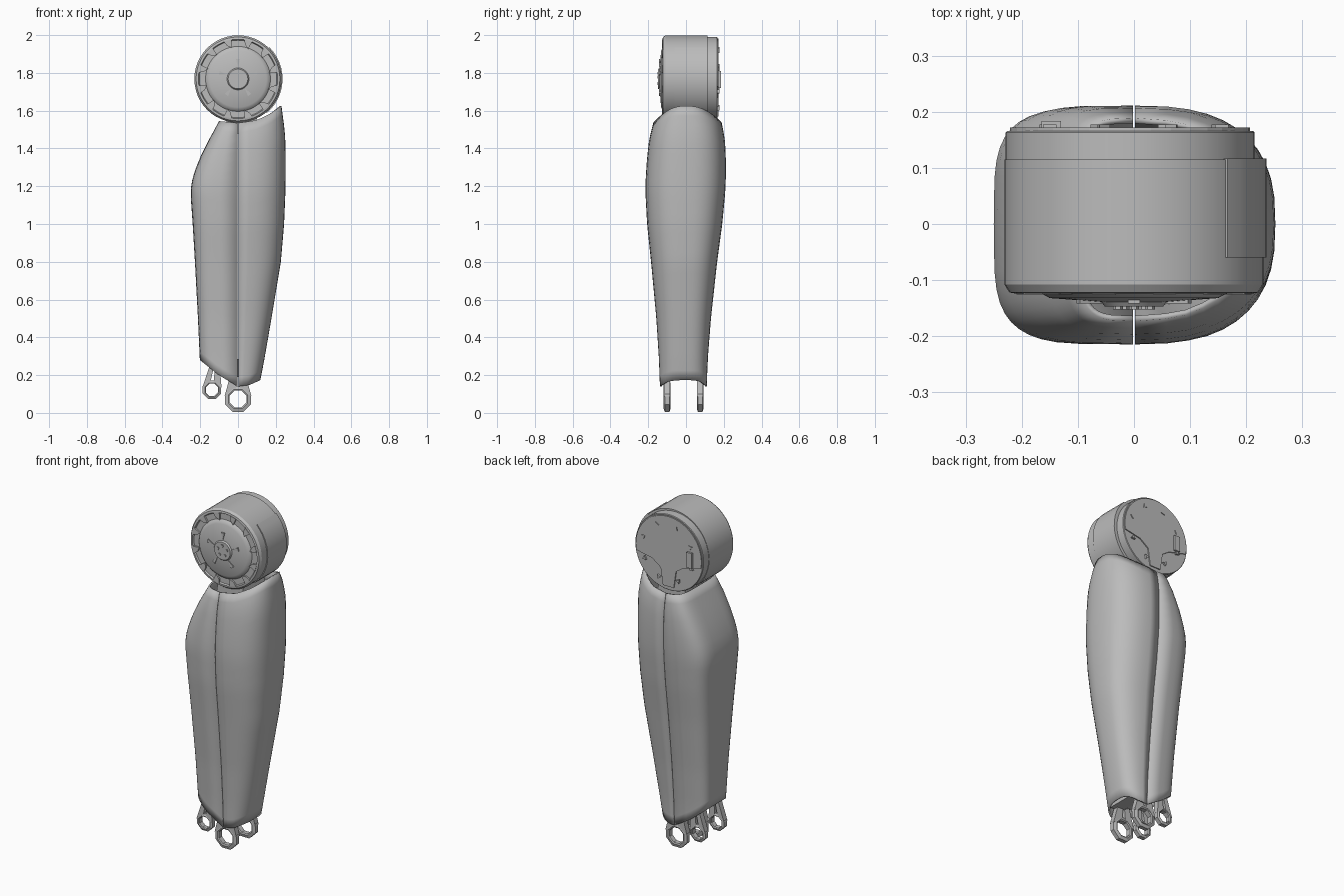
import bpy, bmesh, math
from math import cos, sin, pi, radians

if "Cube" in bpy.data.objects:
    bpy.data.objects.remove(bpy.data.objects["Cube"])

grey = bpy.data.materials.new("plain grey")
grey.use_nodes = True
grey.diffuse_color = (0.5, 0.5, 0.5, 1)
grey.node_tree.nodes["Principled BSDF"].inputs["Base Color"].default_value = (0.5, 0.5, 0.5, 1)

AXIS_Z = 1.768          # height of the joint drum's axis


def finish(name, bm, recalc=True, smooth=30):
    if recalc:
        bmesh.ops.recalc_face_normals(bm, faces=bm.faces)
    mesh = bpy.data.meshes.new(name)
    bm.to_mesh(mesh)
    bm.free()
    mesh.materials.append(grey)
    ob = bpy.data.objects.new(name, mesh)
    bpy.context.collection.objects.link(ob)
    bpy.ops.object.select_all(action='DESELECT')
    ob.select_set(True)
    bpy.context.view_layer.objects.active = ob
    if smooth:
        bpy.ops.object.shade_smooth_by_angle(angle=radians(smooth))
    return ob


def loft(bm, rings, closed=True, caps=False, loop=False):
    """Skin a list of point rings; loop joins the last ring to the first."""
    vs = [[bm.verts.new(p) for p in ring] for ring in rings]
    n = len(vs[0])
    for i in range(len(vs) if loop else len(vs) - 1):
        a, b = vs[i], vs[(i + 1) % len(vs)]
        for j in range(n if closed else n - 1):
            k = (j + 1) % n
            bm.faces.new((a[j], a[k], b[k], b[j]))
    if caps:
        bm.faces.new(vs[0])
        bm.faces.new(vs[-1])


def circle(r, y, cx=0, cz=AXIS_Z, n=48, turn=0):
    return [(cx + r * cos(turn + 2 * pi * i / n), y, cz + r * sin(turn + 2 * pi * i / n))
            for i in range(n)]


def prism(bm, outline, y0, y1):
    loft(bm, [[(x, y, z) for x, z in outline] for y in (y0, y1)], caps=True)


def lerp_table(table, t):
    for a, b in zip(table, table[1:]):
        if t <= b[0]:
            f = max(0, (t - a[0]) / (b[0] - a[0]))
            return [p + (q - p) * f for p, q in zip(a, b)][1:]
    return table[-1][1:]


# Shell stations: height, right reach (-x), left reach (+x), front depth, back depth
STATIONS = [
    (0.14, 0.195, 0.11, 0.138, 0.11),
    (0.28, 0.2, 0.137, 0.143, 0.115),
    (0.5, 0.21, 0.175, 0.157, 0.132),
    (0.8, 0.226, 0.225, 0.185, 0.165),
    (1.0, 0.238, 0.242, 0.206, 0.192),
    (1.17, 0.25, 0.249, 0.215, 0.208),
    (1.25, 0.238, 0.25, 0.213, 0.211),
    (1.35, 0.2, 0.25, 0.206, 0.211),
    (1.45, 0.15, 0.249, 0.195, 0.206),
    (1.54, 0.1, 0.24, 0.172, 0.188),
    (1.62, 0.08, 0.228, 0.13, 0.145)]
BOTTOM = [(-0.2, 0.28), (-0.1, 0.2), (0, 0.14), (0.06, 0.148), (0.12, 0.175)]
TOP = [(-0.1, 1.545), (0, 1.535), (0.1, 1.55), (0.17, 1.585), (0.228, 1.625)]


def shell_point(t, a):
    z = 0.2 + 1.35 * t
    for _ in range(8):          # settle the height against the slanted rims
        xl, xr, yf, yb = lerp_table(STATIONS, z)
        c, s = cos(a), sin(a)
        power = 0.76 if c > 0 else 0.48       # the right half is boxier
        x = math.copysign(abs(c) ** power, c) * (xr if c > 0 else xl)
        y = math.copysign(abs(s) ** power, s) * (yb if s > 0 else yf)
        lo, hi = lerp_table(BOTTOM, x)[0], lerp_table(TOP, x)[0]
        z = lo + (hi - lo) * t
    return x, y, z


# Two hollow shell halves with a narrow seam between them
for name, start, side in (("left_shin_shell", -pi / 2, 1), ("right_shin_shell", pi / 2, -1)):
    bm = bmesh.new()
    rings = []
    for i in range(29):
        ring = [shell_point(i / 28, start + pi * j / 22) for j in range(23)]
        rings.append([(x + side * 0.002, y, z) for x, y, z in ring])
    loft(bm, rings, closed=False)
    ob = finish(name, bm, recalc=False, smooth=35)
    mod = ob.modifiers.new("thickness", 'SOLIDIFY')
    mod.thickness = 0.01
    mod.offset = -1

# Joint drum, turned around the y axis, with a stepped front
bm = bmesh.new()
profile = [(0.052, -0.147), (0.058, -0.139), (0.15, -0.132), (0.165, -0.124), (0.172, -0.116),
           (0.205, -0.116), (0.21, -0.124), (0.222, -0.122), (0.231, -0.108), (0.231, 0.115)]
loft(bm, [circle(r, y) for r, y in profile], caps=True)
finish("joint_drum", bm)

# Back cover, slightly smaller and off centre
bm = bmesh.new()
loft(bm, [circle(r, y, -0.007) for r, y in ((0.222, 0.11), (0.222, 0.163), (0.219, 0.166))], caps=True)
finish("back_cover", bm)

# Raised band on the left side of the drum
bm = bmesh.new()
rings = []
for i in range(13):
    a = radians(-50 + 95 * i / 12)
    rings.append([(r * cos(a), y, AXIS_Z + r * sin(a))
                  for r, y in ((0.225, -0.06), (0.236, -0.06), (0.236, 0.117), (0.225, 0.117))])
loft(bm, rings, caps=True)
finish("side_band", bm)

# Lugs around the front rim
bm = bmesh.new()
for i in range(12):
    a = 2 * pi * (i + 0.5) / 12
    wedge = [(0.168, -0.07), (0.212, -0.1), (0.212, 0.1), (0.185, 0.06)]
    prism(bm, [(r * cos(a + d), AXIS_Z + r * sin(a + d)) for r, d in wedge], -0.126, -0.11)
finish("rim_lugs", bm, smooth=0)

# Small pointed ribs and bolts on the front disc
bm = bmesh.new()
for i in range(5):
    a = pi / 2 + 2 * pi * i / 5
    prism(bm, [(r * cos(a + d), AXIS_Z + r * sin(a + d))
               for r, d in ((0.06, 0), (0.105, -0.1), (0.105, 0.1))], -0.142, -0.13)
    loft(bm, [circle(0.009, y, 0.03 * cos(a), AXIS_Z + 0.03 * sin(a), 6)
              for y in (-0.152, -0.14)], caps=True)
finish("front_ribs", bm, smooth=0)

# Back plate: upper part of a disc running down into a stem
bm = bmesh.new()
arc = [(-0.007 + 0.214 * cos(radians(a)), AXIS_Z + 0.214 * sin(radians(a)))
       for a in range(-10, 191, 10)]
stem = [(-0.1, 1.7), (-0.055, 1.67), (-0.04, 1.57), (0.03, 1.57), (0.045, 1.67), (0.1, 1.71)]
prism(bm, arc + stem, 0.16, 0.172)
finish("back_plate", bm, smooth=0)

# Connector block and screw heads on the back
bm = bmesh.new()
prism(bm, [(-0.165, 1.72), (-0.13, 1.72), (-0.13, 1.81), (-0.165, 1.81)], 0.165, 0.184)
finish("back_connector", bm, smooth=0)
bm = bmesh.new()
for a in range(20, 380, 45):
    r = radians(a)
    loft(bm, [circle(0.014, y, 0.165 * cos(r), AXIS_Z + 0.165 * sin(r), 3, r)
              for y in (0.16, 0.177)], caps=True)
finish("back_screws", bm, smooth=0)

# Saddle joining the drum to the shell
bm = bmesh.new()
prism(bm, [(-0.07, 1.48), (0.12, 1.48), (0.1, 1.56), (-0.06, 1.56)], -0.1, 0.1)
finish("drum_saddle", bm, smooth=0)


# Ankle eyelets: a faceted ring and two arms rising into the shell
def eyelet(name, x, y, z, r, hole, top_x, top_z, spread):
    bm = bmesh.new()
    outline = ((r, -0.012), (r, 0.012), (hole * 1.15, 0.018), (hole, 0.014),
               (hole, -0.014), (hole * 1.15, -0.018))
    loft(bm, [circle(rad, y + d, x, z, 8, pi / 8) for rad, d in outline], loop=True)
    for s in (-1, 1):
        prism(bm, [(x + s * r * 0.96, z + r * 0.2), (x + s * hole * 0.9, z + r * 0.4),
                   (x + s * hole * 0.25, z + hole), (top_x, top_z),
                   (top_x + s * spread, top_z)], y - 0.016, y + 0.016)
    finish(name, bm, smooth=0)


for place, y in (("front", -0.1), ("back", 0.075)):
    eyelet(place + "_large_eyelet", 0, y, 0.073, 0.074, 0.048, 0, 0.24, 0.03)
    eyelet(place + "_small_eyelet", -0.138, y, 0.122, 0.053, 0.035, -0.118, 0.29, 0.018)

# Cross block inside the shell carrying the eyelets
bm = bmesh.new()
prism(bm, [(-0.15, 0.27), (0, 0.19), (0.07, 0.19), (0.07, 0.27), (-0.15, 0.32)], -0.112, 0.088)
finish("ankle_block", bm, smooth=0)
